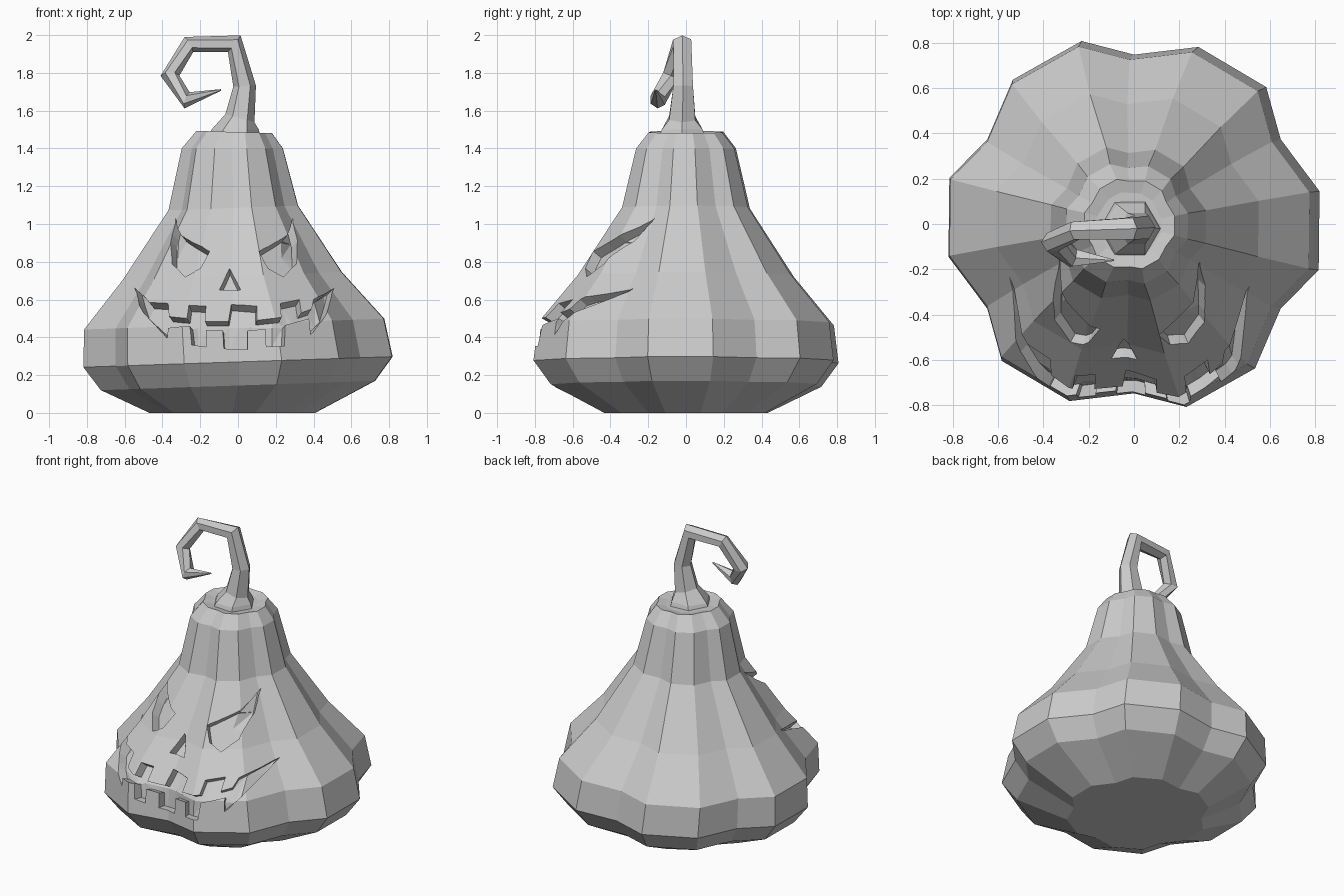
import bpy, bmesh, math
from mathutils import Vector
from mathutils.bvhtree import BVHTree

if "Cube" in bpy.data.objects:
    bpy.data.objects.remove(bpy.data.objects["Cube"])

grey = bpy.data.materials.new("pale_grey")
grey.use_nodes = True
grey.diffuse_color = (0.6, 0.6, 0.6, 1)
grey.node_tree.nodes["Principled BSDF"].inputs["Base Color"].default_value = (0.6, 0.6, 0.6, 1)


def finish(name, bm):
    bmesh.ops.recalc_face_normals(bm, faces=bm.faces)
    mesh = bpy.data.meshes.new(name)
    bm.to_mesh(mesh)
    bm.free()
    mesh.materials.append(grey)
    obj = bpy.data.objects.new(name, mesh)
    bpy.context.collection.objects.link(obj)
    return obj


def loft(name, rings):
    """Closed skin over a list of equally long point rings."""
    bm = bmesh.new()
    loops = [[bm.verts.new(p) for p in ring] for ring in rings]
    n = len(loops[0])
    for a, b in zip(loops, loops[1:]):
        for i in range(n):
            j = (i + 1) % n
            bm.faces.new((a[i], a[j], b[j], b[i]))
    bm.faces.new(loops[0])
    bm.faces.new(loops[-1])
    return finish(name, bm)


# Ribbed body: height, radius, centre x, sideways tilt, groove ratio
LEVELS = [
    (0.0, 0.45, -0.03, 0.0, 0.89),
    (0.145, 0.745, 0.0, 0.034, 0.89),
    (0.27, 0.84, 0.0, 0.034, 0.89),
    (0.47, 0.815, -0.02, 0.036, 0.89),
    (0.725, 0.595, -0.03, 0.036, 0.89),
    (1.085, 0.352, -0.025, 0.036, 0.89),
    (1.4, 0.275, -0.03, 0.0, 0.9),
    (1.487, 0.205, -0.02, -0.03, 0.92),
    (1.475, 0.145, -0.02, -0.03, 0.95),
]
ribs = []
for k in range(6):
    # each lobe is one groove followed by two crests
    for step, crest in ((0, None), (20, 0.99), (44, 1.0)):
        ribs.append((math.radians(90 - 60 * k - step), crest))


def ring(z, r, cx, tilt, groove):
    pts = []
    for a, crest in ribs:
        rr = r * (groove if crest is None else crest)
        x, y = rr * math.cos(a), rr * math.sin(a)
        pts.append((cx + x, y, z + tilt * x))
    return pts


body = loft("pumpkin_body", [ring(*lv) for lv in LEVELS])

# Curled stem: position and thickness along its path
PATH = [
    ((-0.02, -0.02, 1.46), 0.14), ((-0.015, -0.02, 1.5), 0.125),
    ((0.01, -0.02, 1.56), 0.08), ((0.035, -0.015, 1.73), 0.06),
    ((-0.02, -0.02, 1.955), 0.055), ((-0.26, -0.03, 1.95), 0.046),
    ((-0.36, -0.08, 1.785), 0.05), ((-0.27, -0.15, 1.655), 0.045),
    ((-0.09, -0.16, 1.71), 0.004),
]
path = [(Vector(p), r) for p, r in PATH]
stem_rings = []
for i, (p, r) in enumerate(path):
    before = (p - path[max(i - 1, 0)][0]).normalized()
    after = (path[min(i + 1, len(path) - 1)][0] - p).normalized()
    t = (before + after).normalized() if i > 1 else Vector((0, 0, 1))
    u = t.cross(Vector((0, 1, 0))).normalized()
    v = u.cross(t)
    stem_rings.append([p + r * (u * math.cos(a) + v * math.sin(a))
                       for a in (math.tau * s / 6 for s in range(6))])
loft("stem", stem_rings)

# Carved face outlines, as x and z
EYE = [(0.11, 0.855), (0.22, 0.915), (0.26, 0.94), (0.29, 1.03), (0.315, 0.91),
       (0.31, 0.79), (0.24, 0.72), (0.16, 0.765)]
NOSE = [(-0.045, 0.765), (0.015, 0.65), (-0.1, 0.65)]
UPPER = [(-0.55, 0.665), (-0.47, 0.585), (-0.37, 0.58), (-0.365, 0.51), (-0.27, 0.5),
         (-0.26, 0.57), (-0.17, 0.565), (-0.175, 0.485), (-0.05, 0.485), (-0.035, 0.575),
         (0.1, 0.565), (0.1, 0.49), (0.23, 0.505), (0.225, 0.58), (0.325, 0.6),
         (0.335, 0.53), (0.39, 0.55), (0.4, 0.6)]
LOWER = [(0.51, 0.66), (0.46, 0.51), (0.385, 0.415), (0.375, 0.5), (0.25, 0.465),
         (0.245, 0.355), (0.15, 0.35), (0.145, 0.445), (0.05, 0.435), (0.05, 0.335),
         (-0.075, 0.34), (-0.08, 0.435), (-0.17, 0.44), (-0.17, 0.35), (-0.245, 0.36),
         (-0.255, 0.46), (-0.37, 0.45), (-0.375, 0.395), (-0.5, 0.53)]
DEPTH, PROUD = 0.055, 0.05

surface = BVHTree.FromObject(body, bpy.context.evaluated_depsgraph_get())


def on_surface(x, z):
    """Surface point and smoothed outward direction seen at x, z."""
    hit = surface.ray_cast(Vector((x, -3, z)), Vector((0, 1, 0)))[0]
    rise = min(max((z - 0.36) / 0.25, 0.1), 0.8)
    return hit, Vector((hit.x, hit.y, 0)).normalized().lerp(Vector((0, 0, 1)), rise / (1 + rise)).normalized()


def carve(name, outline):
    bm = bmesh.new()
    bm.faces.new([bm.verts.new((x, 0, z)) for x, z in outline])
    # slice the flat shape so that it can wrap over the ribs
    cuts = [((0.06 * i + 0.012, 0, 0), (1, 0, 0)) for i in range(-10, 10)]
    cuts += [((0, 0, z + 0.003), (0.0, 0, 1)) for z in (0.47, 0.725, 0.85)]
    for co, no in cuts:
        bmesh.ops.bisect_plane(bm, geom=bm.verts[:] + bm.edges[:] + bm.faces[:],
                               plane_co=co, plane_no=no)
    bmesh.ops.triangulate(bm, faces=bm.faces)
    floor = bm.verts[:]
    extruded = bmesh.ops.extrude_face_region(bm, geom=bm.faces[:], use_keep_orig=True)
    lid = [g for g in extruded["geom"] if isinstance(g, bmesh.types.BMVert)]
    for verts, offset in ((floor, -DEPTH), (lid, PROUD)):
        for v in verts:
            point, out = on_surface(v.co.x, v.co.z)
            v.co = point + out * offset
    cutter = finish(name, bm)
    cutter.hide_render = True
    cut = body.modifiers.new(name, "BOOLEAN")
    cut.operation = "DIFFERENCE"
    cut.solver = "EXACT"
    cut.object = cutter
    return cutter


cutters = [
    carve("left_eye_cutter", EYE),
    carve("right_eye_cutter", [(-0.04 - x, z) for x, z in EYE]),
    carve("nose_cutter", NOSE),
    carve("mouth_cutter", UPPER + LOWER),
]

# Bake the carving and drop the cutters
bpy.context.view_layer.update()
carved = bpy.data.meshes.new_from_object(
    body.evaluated_get(bpy.context.evaluated_depsgraph_get()))
body.modifiers.clear()
body.data = carved
for cutter in cutters:
    bpy.data.objects.remove(cutter)
